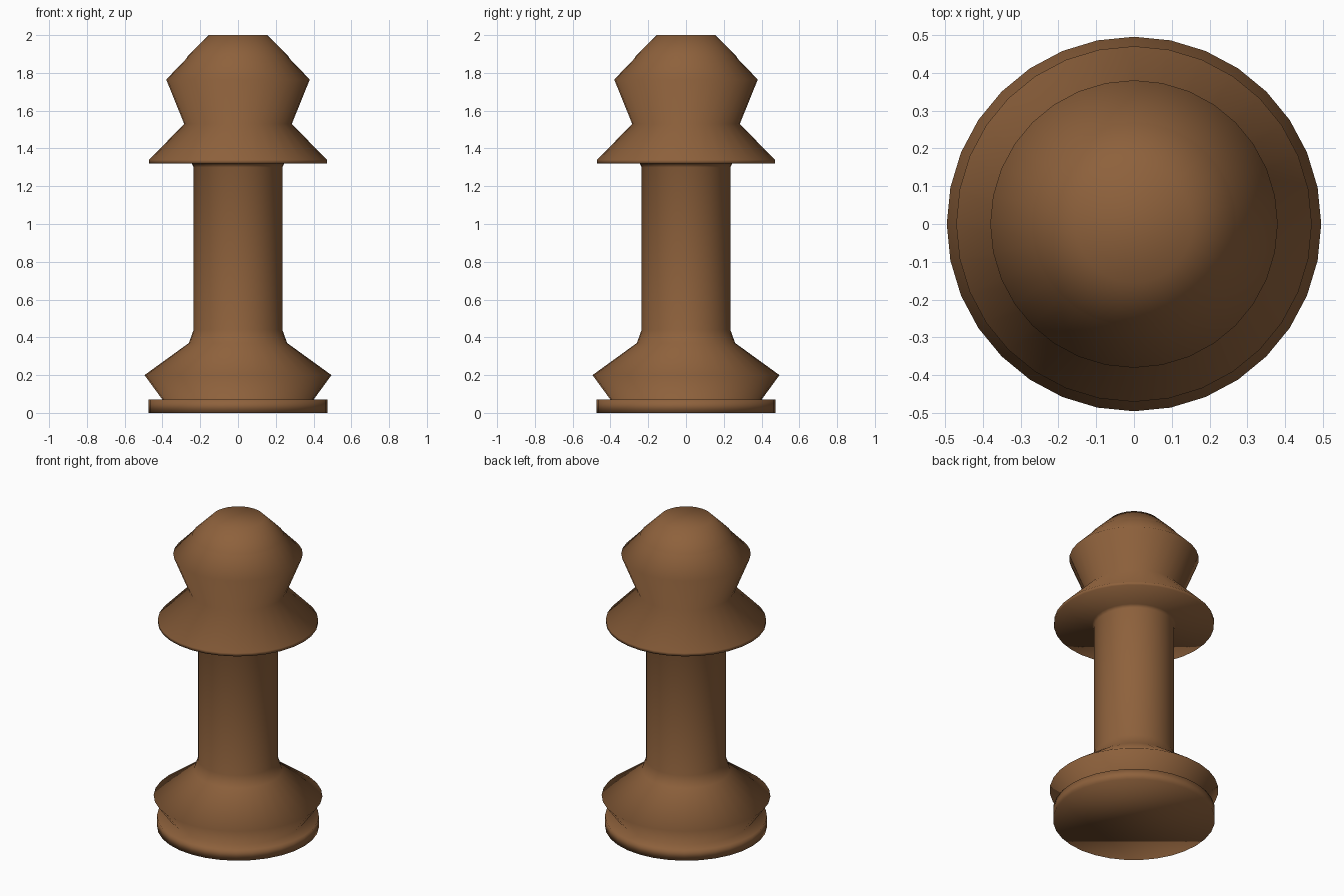
import bpy, bmesh, math

if "Cube" in bpy.data.objects:
    bpy.data.objects.remove(bpy.data.objects["Cube"])

SIDES = 32

# Lathe profile (radius, height), bottom to top
profile = [
    (0.475, 0.0), (0.475, 0.07),                    # foot disc
    (0.40, 0.07), (0.495, 0.20), (0.26, 0.37),      # flared base
    (0.235, 0.44), (0.235, 1.30), (0.245, 1.32),    # shaft
    (0.47, 1.32), (0.47, 1.34),                     # collar rim
    (0.285, 1.53), (0.38, 1.765),                   # neck and head
    (0.272, 1.877), (0.268, 1.887), (0.155, 2.0),   # stepped cap
]

bm = bmesh.new()
rings = []
for r, z in profile:
    rings.append([bm.verts.new((r * math.cos(2 * math.pi * i / SIDES),
                                r * math.sin(2 * math.pi * i / SIDES), z))
                  for i in range(SIDES)])
for a, b in zip(rings, rings[1:]):
    for i in range(SIDES):
        j = (i + 1) % SIDES
        bm.faces.new((a[i], a[j], b[j], b[i]))

# Flat bottom and top
bm.faces.new(rings[0][::-1])
bm.faces.new(rings[-1])
for f in bm.faces:
    f.smooth = True

mesh = bpy.data.meshes.new("turned_chess_piece")
bm.to_mesh(mesh)
bm.free()
piece = bpy.data.objects.new("turned_chess_piece", mesh)
bpy.context.collection.objects.link(piece)

# Brown wood
wood = bpy.data.materials.new("brown_wood")
wood.diffuse_color = (0.27, 0.12, 0.045, 1)
wood.use_nodes = True
wood.node_tree.nodes["Principled BSDF"].inputs["Base Color"].default_value = wood.diffuse_color
mesh.materials.append(wood)
